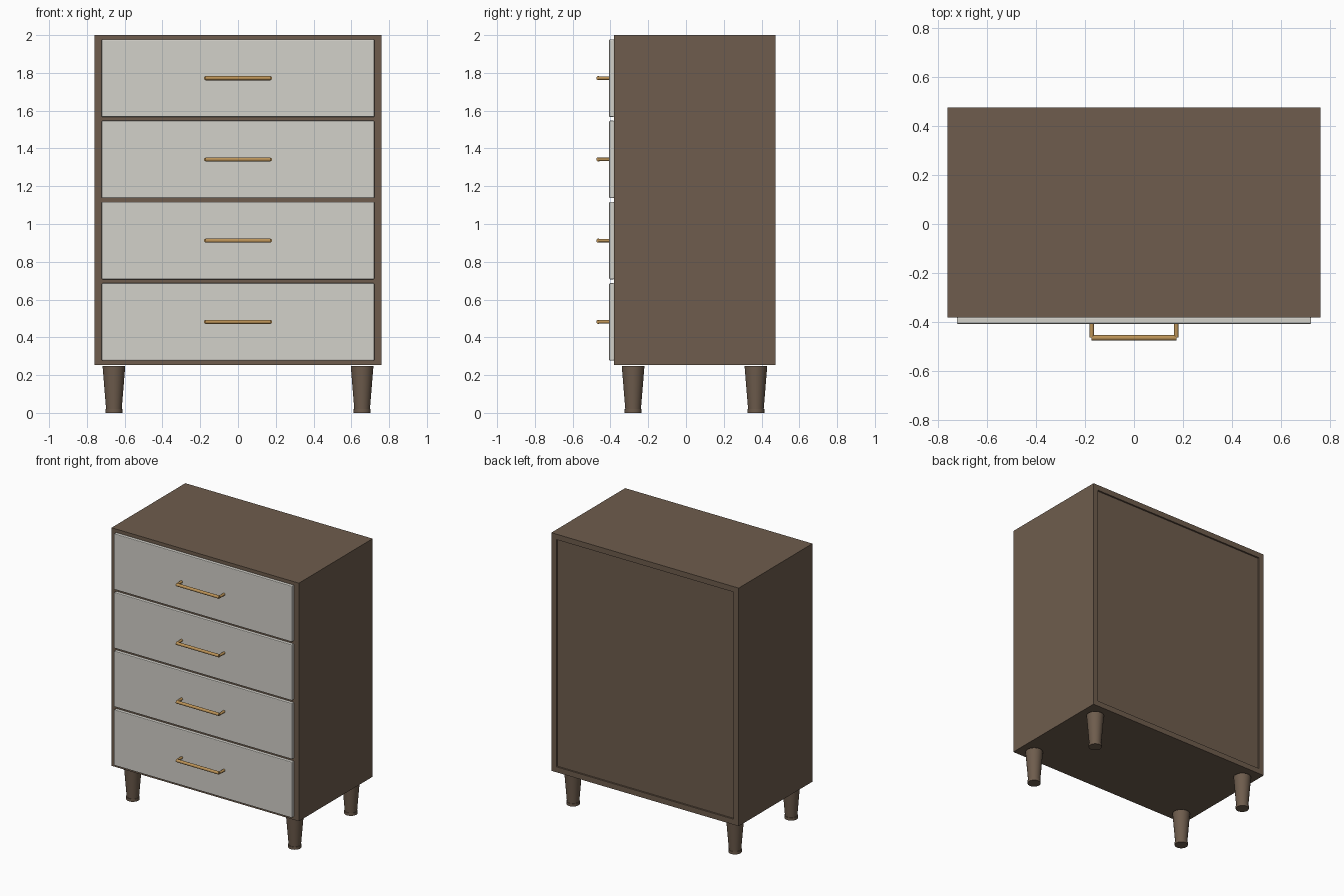
import bpy
from math import radians
from mathutils import Vector

if "Cube" in bpy.data.objects:
    bpy.data.objects.remove(bpy.data.objects["Cube"])


def material(name, rgb):
    m = bpy.data.materials.new(name)
    m.diffuse_color = (*rgb, 1)
    m.use_nodes = True
    m.node_tree.nodes["Principled BSDF"].inputs["Base Color"].default_value = m.diffuse_color
    return m


WALNUT = material("walnut brown", (0.156, 0.108, 0.074))
GREY = material("warm off white", (0.65, 0.635, 0.59))
BRASS = material("brass", (0.50, 0.29, 0.095))


def box(name, lo, hi, mat, bevel=0.0):
    lo, hi = Vector(lo), Vector(hi)
    bpy.ops.mesh.primitive_cube_add(size=1, location=(lo + hi) / 2)
    o = bpy.context.object
    o.name = name
    o.scale = hi - lo
    bpy.ops.object.transform_apply(location=False, rotation=False, scale=True)
    o.data.materials.append(mat)
    if bevel:
        b = o.modifiers.new("soft edge", 'BEVEL')
        b.width, b.segments = bevel, 2
    return o


def rod(name, a, b, r1, r2, mat, sides=24):
    a, b = Vector(a), Vector(b)
    bpy.ops.mesh.primitive_cone_add(vertices=sides, radius1=r1, radius2=r2,
                                    depth=(b - a).length, location=(a + b) / 2)
    o = bpy.context.object
    o.name = name
    o.rotation_euler = (b - a).to_track_quat('Z', 'Y').to_euler()
    o.data.materials.append(mat)
    bpy.ops.object.shade_smooth_by_angle(angle=radians(40))
    return o


X, F, B, Z0, Z1, T = 0.76, -0.38, 0.475, 0.254, 2.0, 0.04

# Carcass panels
box("left_side", (-X, F, Z0), (-X + T, B, Z1), WALNUT)
box("right_side", (X - T, F, Z0), (X, B, Z1), WALNUT)
box("top_panel", (-X + T, F, Z1 - T), (X - T, B, Z1), WALNUT)
box("bottom_panel", (-X + T, F, Z0), (X - T, B, Z0 + T), WALNUT)
box("back_panel", (-X + T, B - 0.03, Z0 + T), (X - T, B - 0.012, Z1 - T), WALNUT)

# Drawers, rails between them, and bar handles
for i in range(4):
    z = 0.277 + 0.43 * i
    n = i + 1
    box(f"drawer_front_{n}", (-0.722, -0.407, z), (0.722, F, z + 0.41), GREY, 0.005)
    if i:
        box(f"drawer_rail_{n}", (-X + T, F + 0.001, z - 0.03),
            (X - T, B - 0.03, z + 0.01), WALNUT)
    h = z + 0.205
    rod(f"handle_bar_{n}", (-0.173, -0.464, h), (0.173, -0.464, h), 0.011, 0.011, BRASS, 16)
    for side, x in (("left", -0.172), ("right", 0.172)):
        rod(f"handle_post_{side}_{n}", (x, -0.405, h), (x, -0.462, h), 0.009, 0.009, BRASS, 16)

# Tapered legs with a small foot ring
for sx, xn in ((-1, "left"), (1, "right")):
    for y, yn in ((-0.28, "front"), (0.37, "back")):
        x = sx * 0.657
        rod(f"{yn}_{xn}_leg", (x, y, 0.015), (x, y, 0.247), 0.041, 0.06, WALNUT, 32)
        rod(f"{yn}_{xn}_foot", (x, y, 0), (x, y, 0.02), 0.045, 0.045, WALNUT, 32)
